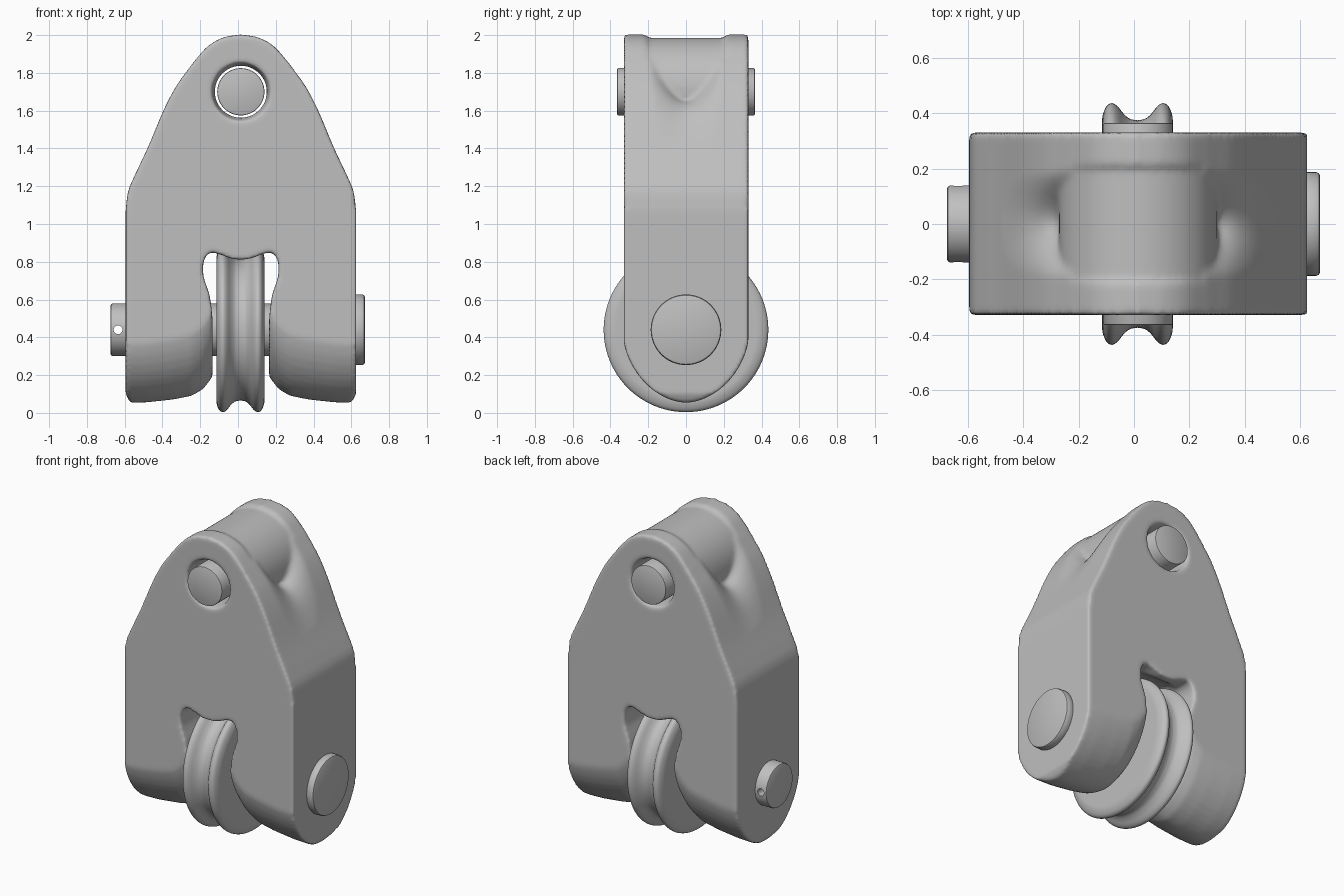
import bpy, bmesh, math
from mathutils import Vector

CX = 0.015                 # centre line of the block
PIN_Z, EYE_Z = 0.44, 1.70  # heights of the two pins
scene = bpy.context.scene
if "Cube" in bpy.data.objects:
    bpy.data.objects.remove(bpy.data.objects["Cube"])

steel = bpy.data.materials.new("plain grey steel")
steel.use_nodes = True
grey = (0.52, 0.52, 0.52, 1)
steel.diffuse_color = grey
steel.node_tree.nodes["Principled BSDF"].inputs["Base Color"].default_value = grey


def loft(name, rings):
    """Skin a row of closed rings and cap both ends."""
    bm = bmesh.new()
    rows = [[bm.verts.new(p) for p in ring] for ring in rings]
    n = len(rows[0])
    for a, b in zip(rows, rows[1:]):
        for i in range(n):
            j = (i + 1) % n
            bm.faces.new((a[i], a[j], b[j], b[i]))
    bm.faces.new(rows[0][::-1])
    bm.faces.new(rows[-1])
    bmesh.ops.recalc_face_normals(bm, faces=bm.faces)
    mesh = bpy.data.meshes.new(name)
    bm.to_mesh(mesh)
    bm.free()
    obj = bpy.data.objects.new(name, mesh)
    scene.collection.objects.link(obj)
    mesh.materials.append(steel)
    return obj


def lathe(name, profile, axis, centre, sides=64):
    """Turn (distance along axis, radius) points around the x or y axis."""
    rings = []
    for d, r in profile:
        ring = []
        for i in range(sides):
            t = math.tau * i / sides
            u, v = r * math.cos(t), r * math.sin(t)
            ring.append(Vector((d, u, v) if axis == "x" else (u, d, v)) + Vector(centre))
        rings.append(ring)
    return loft(name, rings)


def rod(name, start, end, r, axis, centre, bevel=0.0):
    profile = [(start, r), (end, r)]
    if bevel:
        profile = [(start, r - bevel), (start + bevel * 0.3, r - bevel * 0.3), (start + bevel, r),
                   (end - bevel, r), (end - bevel * 0.3, r - bevel * 0.3), (end, r - bevel)]
    return lathe(name, profile, axis, centre)


def apply(obj, kind, **settings):
    mod = obj.modifiers.new(kind.lower(), kind)
    for key, value in settings.items():
        setattr(mod, key, value)
    bpy.context.view_layer.objects.active = obj
    bpy.ops.object.modifier_apply(modifier=mod.name)


def combine(obj, tool, operation):
    tool.hide_render = True
    apply(obj, "BOOLEAN", object=tool, operation=operation, solver="EXACT")
    bpy.data.objects.remove(tool)


def shade(obj, angle):
    bpy.ops.object.select_all(action="DESELECT")
    obj.select_set(True)
    bpy.context.view_layer.objects.active = obj
    bpy.ops.object.shade_smooth_by_angle(angle=math.radians(angle))


def soften(points, steps=4):
    """Catmull-Rom curve through the points."""
    p = [Vector(q) for q in points]
    p = [2 * p[0] - p[1]] + p + [2 * p[-1] - p[-2]]
    out = []
    for a, b, c, d in zip(p, p[1:], p[2:], p[3:]):
        for i in range(steps):
            t = i / steps
            out.append((2 * b + (c - a) * t + (2 * a - 5 * b + 4 * c - d) * t ** 2
                        + (3 * b - a - 3 * c + d) * t ** 3) / 2)
    return out + [p[-2]]


# Main body: extruded half outline, mirrored
shoulder = soften([(0, 2.003), (.09, 1.988), (.17, 1.945), (.235, 1.875), (.285, 1.81),
                   (.345, 1.725), (.41, 1.6), (.49, 1.41), (.565, 1.25), (.597, 1.17), (.61, 1.07)])
slot = soften([(.15, .5), (.165, .62), (.197, .72), (.197, .8), (.17, .845),
               (.12, .843), (.06, .82), (0, .81)])
half = [tuple(q) for q in shoulder] + [(.61, .1), (.585, .05), (.15, .05)] + [tuple(q) for q in slot]
outline = half + [(-x, z) for x, z in half[-2:0:-1]]
body = loft("main_body", [[(x + CX, y, z) for x, z in outline] for y in (-.328, .33)])

# Rounded leg ends, shrinking towards the sheave
leg = [(.7, .42, .05), (.5, .43, .055), (.36, .455, .07), (.26, .48, .09), (.2, .53, .125), (.15, .61, .19)]
sections = []
for x, top, low in [(-x, a, b) for x, a, b in leg] + leg[::-1]:
    ring = [(x + CX, -.36, 2.2), (x + CX, -.36, top + .03)]
    for i in range(25):
        t = math.pi * i / 24
        c, s = math.cos(t), math.sin(t)
        ring.append((x + CX, -.335 * math.copysign(abs(c) ** 1.1, c), top - (top - low) * s ** 1.1))
    sections.append(ring + [(x + CX, .36, top + .03), (x + CX, .36, 2.2)])
combine(body, loft("leg_rounding", sections), "INTERSECT")


# Scooped shoulders between the two flanges
def outer_z(x):
    for a, b in zip(shoulder, shoulder[1:]):
        if a.x <= x <= b.x:
            return a.y + (b.y - a.y) * (x - a.x) / max(b.x - a.x, 1e-6)
    return shoulder[-1].y


WIDTH = .212
sections = []
for i in range(-27, 28):
    x = abs(i) * .02
    depth = .165 * max(0, (.52 - x) / .235) ** 1.5
    ring = []
    for k in range(-12, 13):
        y = WIDTH * k / 12
        floor = outer_z(x) + .006 - depth * (1 + math.cos(math.pi * y / WIDTH)) / 2
        ring.append((i * .02 + CX, y, 1.75 if x < .235 else floor))
    sections.append(ring + [(i * .02 + CX, WIDTH, 2.3), (i * .02 + CX, -WIDTH, 2.3)])
combine(body, loft("shoulder_scoop", sections), "DIFFERENCE")
eye = (CX, 0, EYE_Z)
combine(body, rod("drum", -.26, .26, .286, "y", eye), "UNION")

# Eye hole with flared mouths, and the pocket for the sheave
combine(body, lathe("eye_hole", [(-.36, .165), (-.31, .15), (-.25, .138),
                                 (.25, .138), (.31, .15), (.36, .165)], "y", eye), "DIFFERENCE")
combine(body, rod("sheave_pocket", -.15, .15, .465, "x", (CX, 0, PIN_Z)), "DIFFERENCE")

# Soft cast edges
apply(body, "REMESH", mode="VOXEL", voxel_size=.013)
apply(body, "SMOOTH", factor=.5, iterations=6)
shade(body, 60)

# Upper pin
shade(rod("upper_pin", -.365, .365, .125, "y", eye, .006), 30)

# Grooved sheave
rim = soften([(.1275, .35), (.126, .39), (.112, .425), (.092, .436), (.072, .425),
              (.05, .398), (.028, .38), (0, .374)])
profile = [(.1275, .05)] + [tuple(q) for q in rim]
profile += [(-d, r) for d, r in profile[-2::-1]]
shade(lathe("sheave", profile, "x", (.0125, 0, PIN_Z), 96), 35)

# Lower pin with head and cross hole
axle = (0, 0, PIN_Z)
pin = rod("lower_pin", -.675, .63, .139, "x", axle, .012)
combine(pin, rod("cross_hole", -.3, .3, .023, "y", (-.635, 0, PIN_Z)), "DIFFERENCE")
shade(pin, 30)
shade(rod("lower_pin_head", .61, .672, .187, "x", axle, .014), 40)
